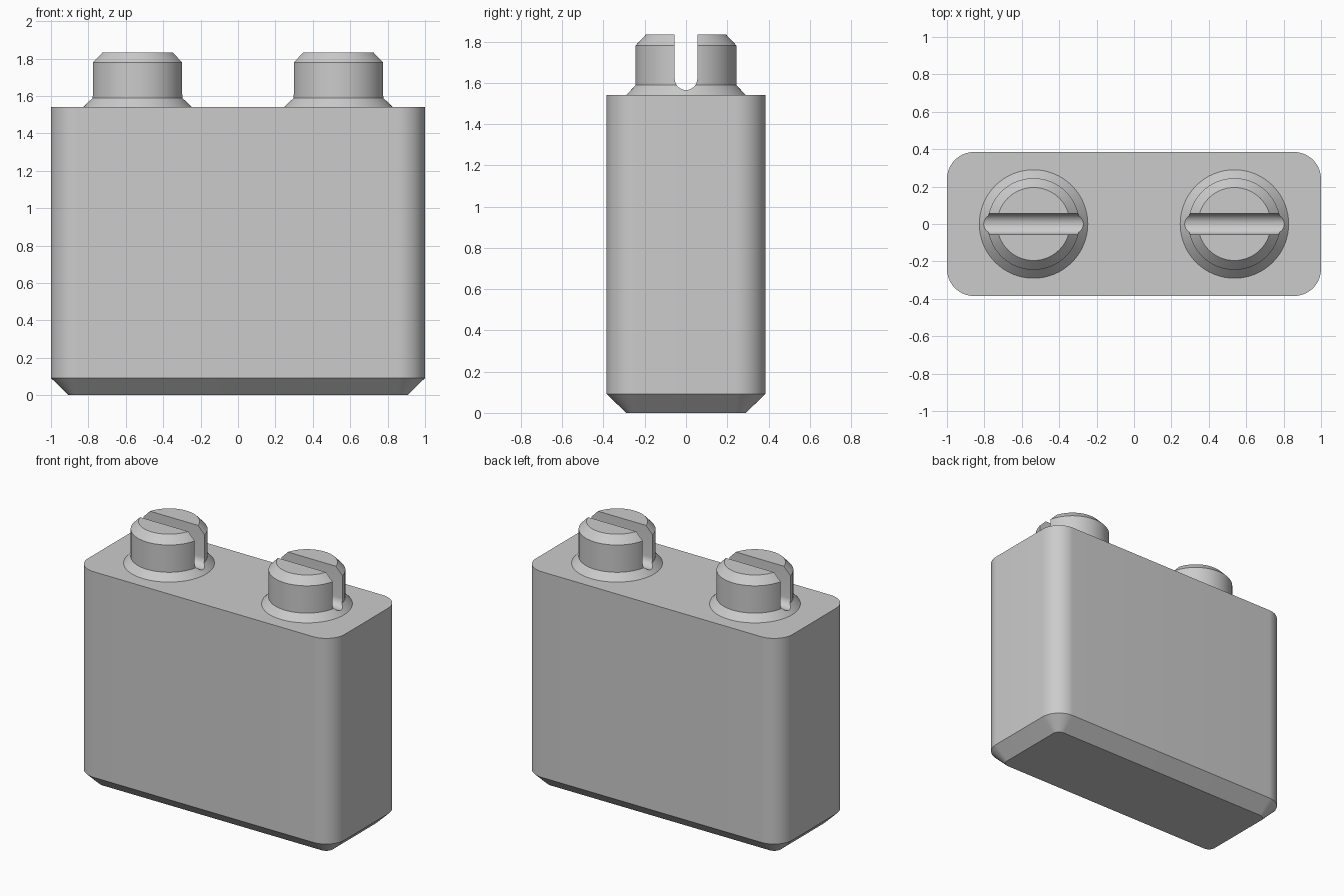
import bpy, bmesh
from math import sin, cos, pi

cube = bpy.data.objects.get("Cube")
if cube:
    bpy.data.objects.remove(cube, do_unlink=True)

grey = bpy.data.materials.new("light grey")
grey.use_nodes = True
COLOUR = (0.6, 0.6, 0.6, 1)
grey.diffuse_color = COLOUR
grey.node_tree.nodes["Principled BSDF"].inputs["Base Color"].default_value = COLOUR


def rounded_ring(hx, hy, r, z, n=16):
    """Rounded rectangle outline; a circle when hx = hy = r."""
    ring = []
    for q, (sx, sy) in enumerate([(1, 1), (-1, 1), (-1, -1), (1, -1)]):
        for i in range(n + 1):
            a = (q + i / n) * pi / 2
            ring.append((sx * (hx - r) + r * cos(a), sy * (hy - r) + r * sin(a), z))
    return ring


def loft(name, rings, location=(0, 0, 0)):
    """Skin a stack of equal rings and cap both ends."""
    bm = bmesh.new()
    loops = [[bm.verts.new(p) for p in ring] for ring in rings]
    for low, high in zip(loops, loops[1:]):
        for i in range(len(low)):
            j = (i + 1) % len(low)
            bm.faces.new((low[i], low[j], high[j], high[i]))
    bm.faces.new(loops[0][::-1])
    bm.faces.new(loops[-1])
    bmesh.ops.remove_doubles(bm, verts=bm.verts, dist=0.0001)
    bmesh.ops.recalc_face_normals(bm, faces=bm.faces)
    mesh = bpy.data.meshes.new(name)
    bm.to_mesh(mesh)
    bm.free()
    mesh.materials.append(grey)
    obj = bpy.data.objects.new(name, mesh)
    obj.location = location
    bpy.context.collection.objects.link(obj)
    return obj


def activate(obj):
    bpy.ops.object.select_all(action='DESELECT')
    obj.select_set(True)
    bpy.context.view_layer.objects.active = obj


# Body: rounded block with a chamfered base
TOP = 1.54
body = loft("body", [rounded_ring(0.905, 0.29, 0.05, 0),
                     rounded_ring(1, 0.385, 0.145, 0.092),
                     rounded_ring(1, 0.385, 0.145, TOP)])
parts = [body]

# Terminal posts: flared foot, chamfered head, round-bottomed slot
SLOT_R, SLOT_Z = 0.055, 1.62
profile = [(0.29, TOP - 0.03), (0.29, TOP), (0.245, 1.588), (0.245, 1.78), (0.195, 1.833)]
slot = [(SLOT_R * cos(pi + pi * i / 16), SLOT_Z + SLOT_R * sin(pi + pi * i / 16))
        for i in range(17)] + [(SLOT_R, 2), (-SLOT_R, 2)]
for side, x in (("left", 0.537), ("right", -0.537)):
    post = loft(side + "_post", [rounded_ring(r, r, r, z) for r, z in profile], (x, 0, 0))
    cutter = loft("slot_cutter", [[(e, y, z) for y, z in slot] for e in (-0.4, 0.4)], (x, 0, 0))
    cutter.hide_render = True
    cut = post.modifiers.new("slot", 'BOOLEAN')
    cut.operation = 'DIFFERENCE'
    cut.solver = 'EXACT'
    cut.object = cutter
    activate(post)
    bpy.ops.object.modifier_apply(modifier="slot")
    bpy.data.objects.remove(cutter, do_unlink=True)
    parts.append(post)

for part in parts:
    activate(part)
    bpy.ops.object.shade_smooth_by_angle()
